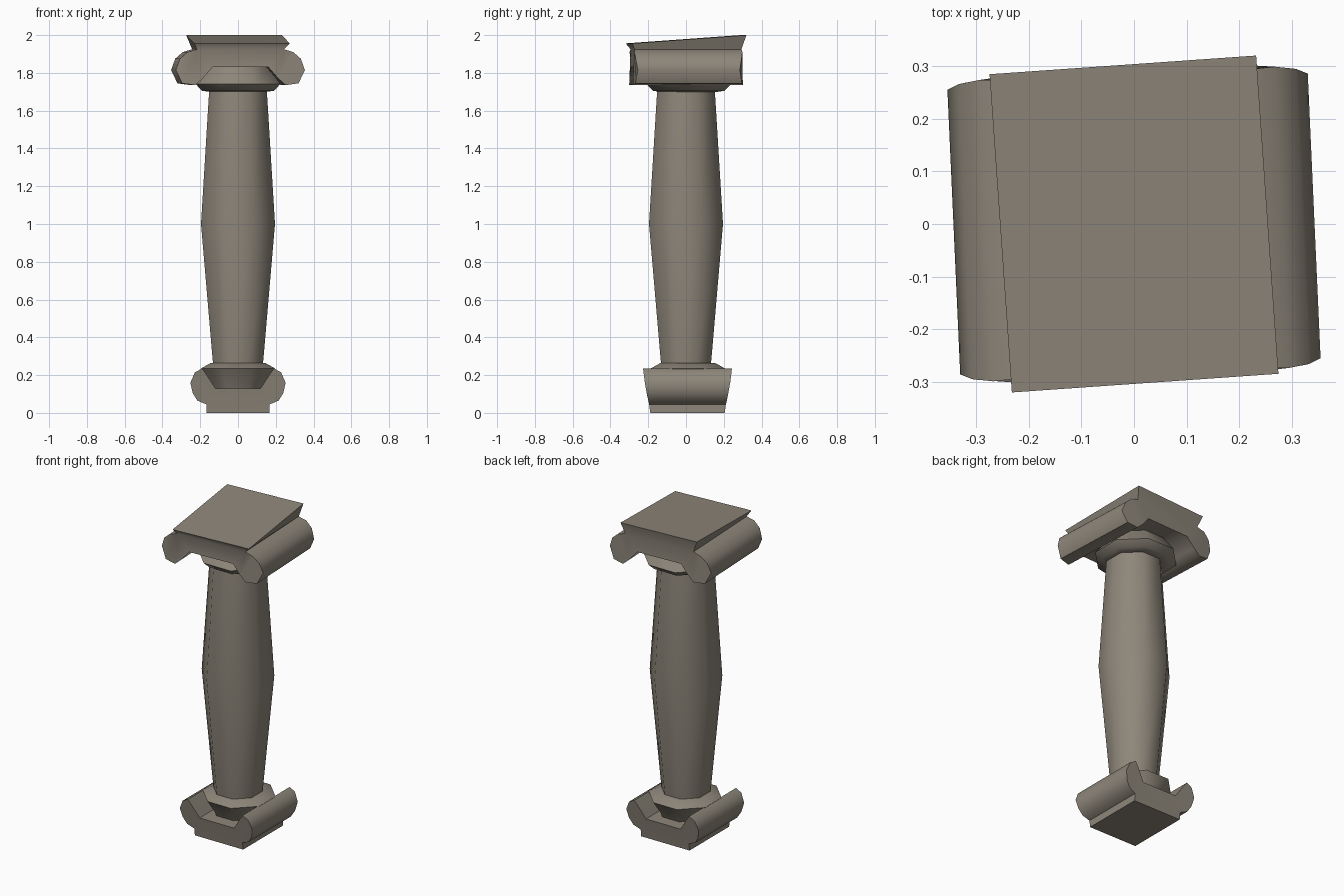
import bpy, bmesh, math

if "Cube" in bpy.data.objects:
    bpy.data.objects.remove(bpy.data.objects["Cube"])

stone = bpy.data.materials.new("warm grey stone")
stone.diffuse_color = (0.27, 0.24, 0.195, 1)
stone.use_nodes = True
stone.node_tree.nodes["Principled BSDF"].inputs["Base Color"].default_value = stone.diffuse_color


def finish(name, bm, angle=50):
    bmesh.ops.recalc_face_normals(bm, faces=bm.faces)
    mesh = bpy.data.meshes.new(name)
    bm.to_mesh(mesh)
    bm.free()
    mesh.materials.append(stone)
    ob = bpy.data.objects.new(name, mesh)
    bpy.context.collection.objects.link(ob)
    bpy.ops.object.select_all(action='DESELECT')
    bpy.context.view_layer.objects.active = ob
    ob.select_set(True)
    bpy.ops.object.shade_smooth_by_angle(angle=math.radians(angle))


def lathe(name, rings, sides=8, cy=0.0):
    """Stack of octagonal rings (radius, z), closed at both ends."""
    bm = bmesh.new()
    loops = []
    for r, z in rings:
        loops.append([bm.verts.new((r * math.cos((i + .5) * math.tau / sides),
                                    r * math.sin((i + .5) * math.tau / sides) + cy, z))
                      for i in range(sides)])
    for a, b in zip(loops, loops[1:]):
        for i in range(sides):
            j = (i + 1) % sides
            bm.faces.new((a[i], a[j], b[j], b[i]))
    bm.faces.new(loops[0])
    bm.faces.new(loops[-1])
    finish(name, bm)


def scroll_block(name, half, cy=0.0, turn=0.0, top_turn=0.0, tilt=0.0):
    """Mirrored half profile (x, z, half depth) swept front to back.
    The first point is the slab edge, which may turn and tilt on its own."""
    n = len(half)
    pts = [(p, 1, i) for i, p in enumerate(half)]
    pts += [((-p[0], p[1], p[2]), -1, n - 1 - i) for i, p in enumerate(reversed(half))]
    bm = bmesh.new()
    ends = []
    for side in (-1, 1):
        ring = []
        for (x, z, d), _, i in pts:
            y = side * d
            t = top_turn if i == 0 else turn
            dz = tilt * y if i == 0 else 0
            ring.append(bm.verts.new((x - y * t, y + x * t + cy, z + dz)))
        ends.append(ring)
    a, b = ends
    m = len(pts)
    for i in range(m):
        j = (i + 1) % m
        bm.faces.new((a[i], a[j], b[j], b[i]))
    # end caps: slab strip, body strip, and one scroll end on each side
    for r in ends:
        bm.faces.new((r[0], r[1], r[m - 2], r[m - 1]))
        bm.faces.new((r[1], r[n - 2], r[n - 1], r[n], r[n + 1], r[m - 2]))
        bm.faces.new(r[1:n - 1])
        bm.faces.new(r[n + 1:m - 1])
    finish(name, bm)


# shaft, swelling in the middle
lathe("shaft", [(.137, .20), (.147, .30), (.212, 1.0), (.163, 1.74)])

# collars between the shaft and the scroll blocks
lathe("base_collar", [(.14, .10), (.165, .16), (.213, .235), (.155, .265)], cy=.01)
lathe("capital_collar", [(.165, 1.70), (.205, 1.705), (.242, 1.74), (.17, 1.84)], cy=.015)

# capital: skewed slab with a scroll roll on each side
scroll_block("capital_scrolls", [
    (.253, 1.978, .302), (.23, 1.925, .283), (.28, 1.91, .286), (.32, 1.875, .28),
    (.342, 1.815, .27), (.308, 1.745, .282), (.24, 1.735, .29), (.20, 1.77, .29),
    (.148, 1.83, .285)], turn=.045, top_turn=.07, tilt=.072)

# base: the same form, smaller and upside down
scroll_block("base_scrolls", [
    (.168, 0, .197), (.168, .045, .203), (.215, .065, .208), (.24, .105, .216),
    (.252, .16, .226), (.228, .215, .233), (.19, .235, .235), (.165, .20, .23),
    (.12, .13, .218)], cy=.008)
